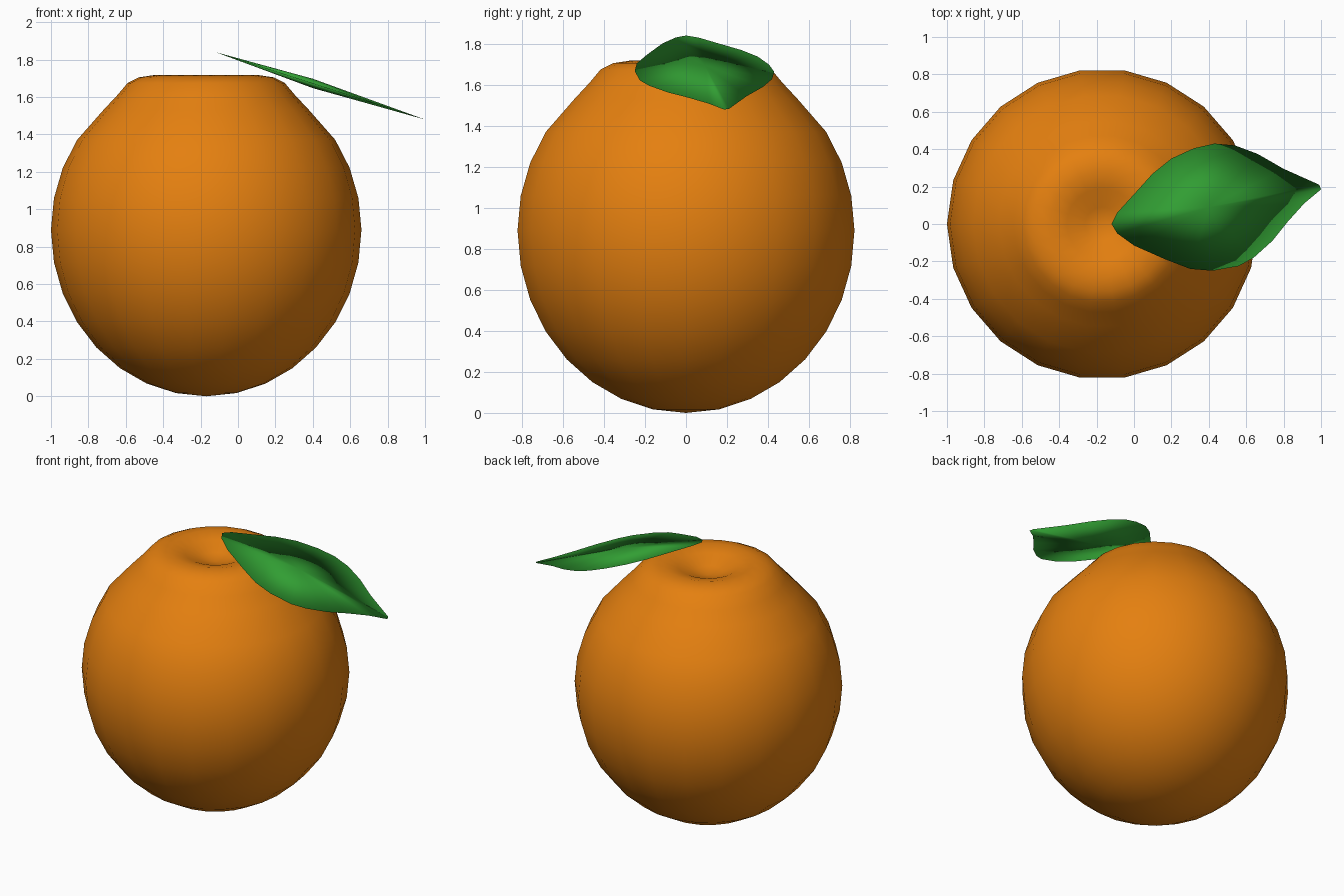
import bpy, bmesh
from math import pi, sin, cos
from mathutils import Vector

cube = bpy.data.objects.get("Cube")
if cube:
    bpy.data.objects.remove(cube, do_unlink=True)


def material(name, rgb):
    mat = bpy.data.materials.new(name)
    mat.use_nodes = True
    mat.diffuse_color = (*rgb, 1)
    mat.node_tree.nodes["Principled BSDF"].inputs["Base Color"].default_value = (*rgb, 1)
    return mat


def finish(bm, name, mat, location):
    bmesh.ops.recalc_face_normals(bm, faces=bm.faces)
    for face in bm.faces:
        face.smooth = True
    mesh = bpy.data.meshes.new(name)
    bm.to_mesh(mesh)
    bm.free()
    mesh.materials.append(mat)
    obj = bpy.data.objects.new(name, mesh)
    obj.location = location
    bpy.context.collection.objects.link(obj)
    return obj


# Fruit: round lower profile, shoulder and dimpled crown, spun about z
radius, middle = 0.83, 0.89
profile = [(0, 0)]
for i in range(1, 12):
    a = -pi / 2 + i * pi / 16
    height = middle if a < 0 else 0.865
    profile.append((radius * cos(a), middle + height * sin(a)))
profile += [(0.55, 1.53), (0.475, 1.61), (0.42, 1.675), (0.36, 1.705),
            (0.28, 1.717), (0.19, 1.695), (0.09, 1.65), (0, 1.63)]

bm = bmesh.new()
verts = [bm.verts.new((r, 0, z)) for r, z in profile]
edges = [bm.edges.new(pair) for pair in zip(verts, verts[1:])]
bmesh.ops.spin(bm, geom=verts + edges, cent=(0, 0, 0), axis=(0, 0, 1),
               angle=2 * pi, steps=22)
bmesh.ops.remove_doubles(bm, verts=bm.verts, dist=0.001)
finish(bm, "fruit", material("orange peel", (0.78, 0.215, 0.005)), (-0.17, 0, 0))

# Leaf: thin pointed lens, sloping down from the stem end to the tip
outline = [(-0.12, 0), (-0.09, -0.05), (0, -0.115), (0.17, -0.19), (0.3, -0.24),
           (0.42, -0.25), (0.56, -0.225), (0.64, -0.18), (0.74, -0.09),
           (0.82, 0.01), (0.91, 0.11), (1, 0.185), (0.99, 0.21),
           (0.8, 0.295), (0.66, 0.375), (0.54, 0.42), (0.43, 0.43),
           (0.32, 0.405), (0.2, 0.35), (0.1, 0.27), (0.01, 0.17), (-0.09, 0.06)]


def slope(x):
    return 1.84 - 0.322 * (x + 0.12)


bm = bmesh.new()
rim = [bm.verts.new((x, y, slope(x))) for x, y in outline]
for side in (1, -1):
    centre = bm.verts.new(Vector((0.4, 0.09, slope(0.4) + side * 0.025)))
    for a, b in zip(rim, rim[1:] + rim[:1]):
        bm.faces.new((a, b, centre))
finish(bm, "leaf", material("leaf green", (0.031, 0.34, 0.033)), (0, 0, 0))
